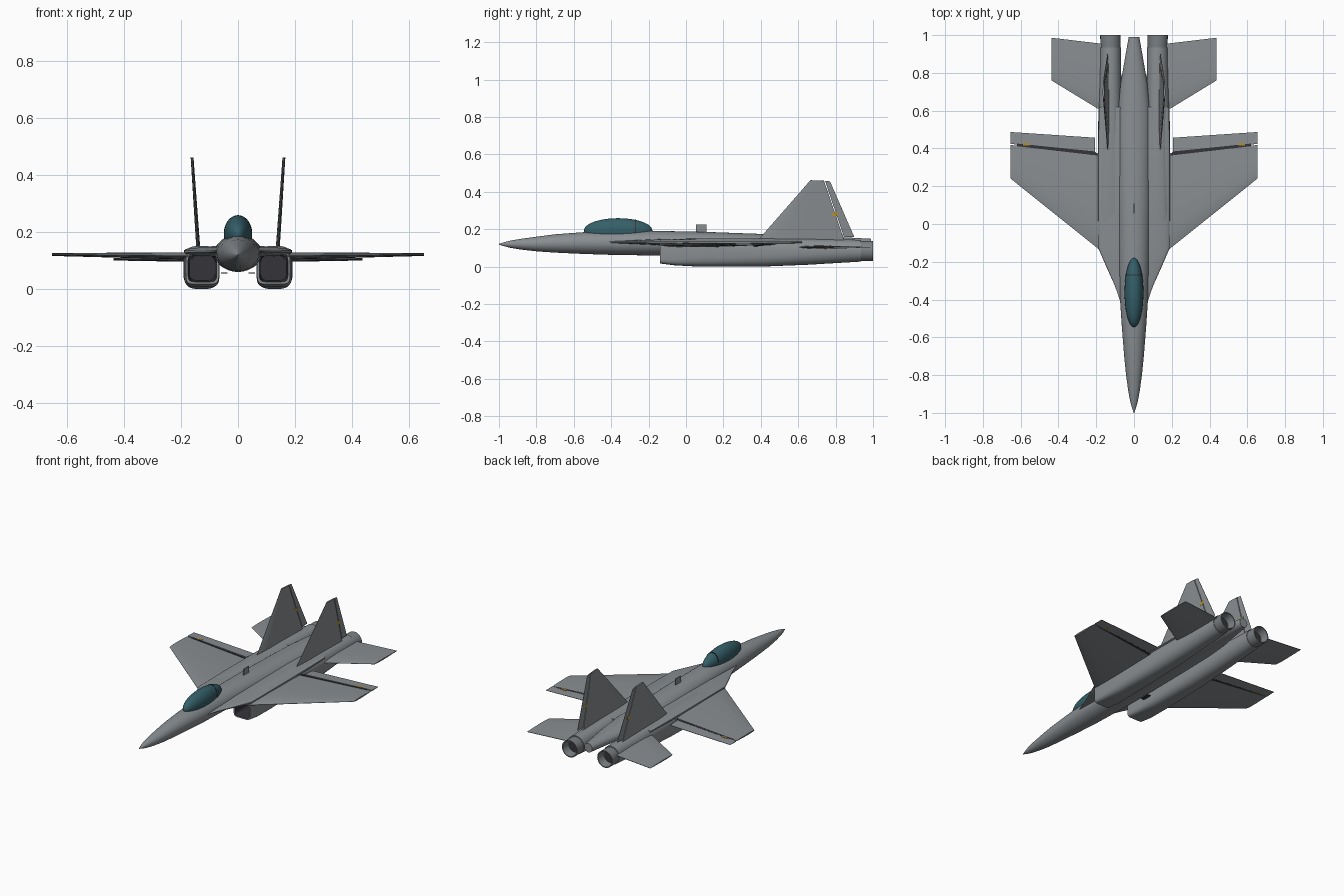
import bpy, bmesh, math
from mathutils import Vector

if "Cube" in bpy.data.objects:
    bpy.data.objects.remove(bpy.data.objects["Cube"])


def mat(name, c):
    m = bpy.data.materials.new(name)
    m.diffuse_color = (*c, 1)
    m.use_nodes = True
    m.node_tree.nodes["Principled BSDF"].inputs["Base Color"].default_value = m.diffuse_color
    return m


GREY = mat("airframe grey", (0.25, 0.27, 0.285))
METAL = mat("nozzle grey", (0.20, 0.215, 0.225))
DARK = mat("dark cavity", (0.035, 0.035, 0.042))
GLASS = mat("canopy teal", (0.035, 0.115, 0.14))
GOLD = mat("marking gold", (0.45, 0.28, 0.03))


def finish(name, bm, mats, mirror=False, angle=35):
    bmesh.ops.recalc_face_normals(bm, faces=bm.faces)
    me = bpy.data.meshes.new(name)
    bm.to_mesh(me)
    bm.free()
    for m in mats:
        me.materials.append(m)
    ob = bpy.data.objects.new(name, me)
    bpy.context.collection.objects.link(ob)
    bpy.ops.object.select_all(action='DESELECT')
    ob.select_set(True)
    bpy.context.view_layer.objects.active = ob
    bpy.ops.object.shade_smooth_by_angle(angle=math.radians(angle))
    if mirror:
        mod = ob.modifiers.new("mirror", 'MIRROR')
        mod.use_mirror_merge = False
    return ob


def skin(bm, rings, dark_from=999):
    """Bridge closed rings of points and cap both ends."""
    vs = [[bm.verts.new(p) for p in r] for r in rings]
    n = len(vs[0])
    for i in range(len(vs) - 1):
        for j in range(n):
            k = (j + 1) % n
            f = bm.faces.new((vs[i][j], vs[i][k], vs[i + 1][k], vs[i + 1][j]))
            f.material_index = int(i >= dark_from)
    bm.faces.new(vs[0])
    bm.faces.new(vs[-1]).material_index = int(dark_from < 999)


def loft(name, secs, mats, mirror=False, seg=40, dark_from=999):
    """Sections along y: (y, centre x, centre z, half width, half height, squareness)."""
    def ring(y, cx, cz, hx, hz, p):
        pts = []
        for k in range(seg):
            a = 2 * math.pi * k / seg
            c, s = math.cos(a), math.sin(a)
            pts.append((cx + hx * math.copysign(abs(c) ** (2 / p), c), y,
                        cz + hz * math.copysign(abs(s) ** (2 / p), s)))
        return pts
    bm = bmesh.new()
    skin(bm, [ring(*s) for s in secs], dark_from)
    return finish(name, bm, mats, mirror)


AIRFOIL = ((0, 0.1), (0.06, 0.55), (0.2, 0.9), (0.4, 1), (0.7, 0.7), (1, 0.2))
SLAB = ((0, 0.9), (1, 0.2))


def panel(name, root, tip, thick, profile, mats=(GREY,)):
    """Surface between root and tip chords; each is (front point, rear point)."""
    bm = bmesh.new()
    span = Vector(tip[0]) - Vector(root[0])
    nrm = Vector((0, 1, 0)).cross(span).normalized()
    rings = []
    for (a, b), t in zip((root, tip), thick):
        a, b = Vector(a), Vector(b)
        up = [a.lerp(b, u) + nrm * t * h for u, h in profile]
        lo = [a.lerp(b, u) - nrm * t * h for u, h in reversed(profile)]
        rings.append(up + lo)
    skin(bm, rings)
    return finish(name, bm, mats, True, 25)


def box(name, loc, size, m, mirror=False):
    bm = bmesh.new()
    bmesh.ops.create_cube(bm, size=1)
    for v in bm.verts:
        v.co = Vector([v.co[i] * size[i] + loc[i] for i in range(3)])
    return finish(name, bm, [m], mirror)


# Central fuselage with pointed nose and tapering tail
body = [(-1, .12, .002, .002), (-.975, .12, .010, .010), (-.94, .12, .020, .019),
        (-.88, .12, .031, .029), (-.8, .121, .042, .039), (-.7, .124, .052, .049),
        (-.55, .126, .064, .058), (-.4, .126, .074, .063), (-.2, .126, .080, .066),
        (.1, .124, .085, .062), (.4, .122, .086, .053), (.6, .121, .084, .046),
        (.75, .121, .070, .040), (.9, .121, .044, .033), (.99, .12, .028, .029)]
loft("fuselage", [(y, 0, z, hx, hz, 2) for y, z, hx, hz in body], [GREY], seg=48)

# Blended shoulders and leading edge extensions
ext = [(-.45, .060, .006), (-.33, .100, .009), (-.23, .145, .013), (-.13, .188, .017),
       (.1, .190, .020), (.4, .190, .019), (.62, .185, .012)]
loft("shoulder", [(y, 0, .131, hx, hz, 2.8) for y, hx, hz in ext], [GREY], seg=48)

# Engine nacelles, square intake mouth blending to round, dark duct inside
nac = [(-.14, .125, .073, .058, .056, 6), (-.06, .127, .073, .062, .066, 5),
       (.07, .128, .0755, .064, .0755, 3.4), (.4, .128, .0755, .063, .0755, 2.6),
       (.65, .127, .080, .061, .070, 2.3), (.935, .125, .085, .056, .058, 2)]
duct = [(-.14, .125, .073, .050, .048, 6), (0, .125, .073, .046, .044, 4)]
loft("engine_nacelle", nac[::-1] + duct, [GREY, DARK], True, dark_from=6)

# Exhaust nozzles, hollow
noz = [(.90, .125, .084, .050, .050, 2), (.935, .125, .084, .053, .053, 2),
       (1.0, .125, .084, .054, .054, 2), (1.0, .125, .084, .048, .048, 2),
       (.95, .125, .084, .040, .040, 2)]
loft("exhaust_nozzle", noz, [METAL], True)
loft("nozzle_core", [(.945, .125, .084, .038, .038, 2), (.953, .125, .084, .036, .036, 2)],
     [DARK], True)

# Canopy and its frame hoop
can = []
for i in range(25):
    a = math.pi * i / 24
    r = max(math.sin(a), .01)
    can.append((-.363 - .183 * math.cos(a), 0, .193, .05 * r, .066 * r, 2))
loft("canopy", can, [GLASS])
loft("canopy_frame", [(y, 0, .193, .0445, .0595, 2) for y in (-.273, -.267)], [DARK])

# Wings with separate trailing edge flaps and dark hinge gaps
panel("wing", ((.16, -.155, .116), (.16, .372, .116)),
      ((.653, .24, .121), (.653, .418, .121)), (.013, .005), AIRFOIL)
panel("wing_flap", ((.207, .382, .116), (.207, .457, .116)),
      ((.653, .424, .121), (.653, .487, .121)), (.007, .003), SLAB)
panel("flap_hinge", ((.19, .362, .116), (.207, .384, .116)),
      ((.62, .412, .121), (.62, .426, .121)), (.0072, .0030), ((0, 1), (1, 1)), (DARK,))
box("wing_marking", (.57, .422, .121), (.036, .012, .009), GOLD, True)

# Horizontal tailplanes
panel("tailplane", ((.15, .585, .104), (.15, .952, .104)),
      ((.437, .76, .104), (.437, .986, .104)), (.009, .004), AIRFOIL)

# Twin fins with rudders
panel("tail_fin", ((.1385, .375, .130), (.1385, .85, .130)),
      ((.161, .665, .462), (.161, .738, .459)), (.007, .005), AIRFOIL[:4] + ((1, .75),))
panel("rudder", ((.1405, .845, .158), (.1405, .900, .158)),
      ((.161, .743, .459), (.161, .770, .456)), (.005, .004), SLAB)
box("fin_marking", (.149, .797, .282), (.0095, .034, .022), GOLD, True)

# Spine antenna blade and belly door edges
box("spine_antenna", (0, .082, .200), (.006, .055, .05), GREY)
box("belly_door_edge", (.048, .05, .056), (.022, .06, .004), DARK, True)
